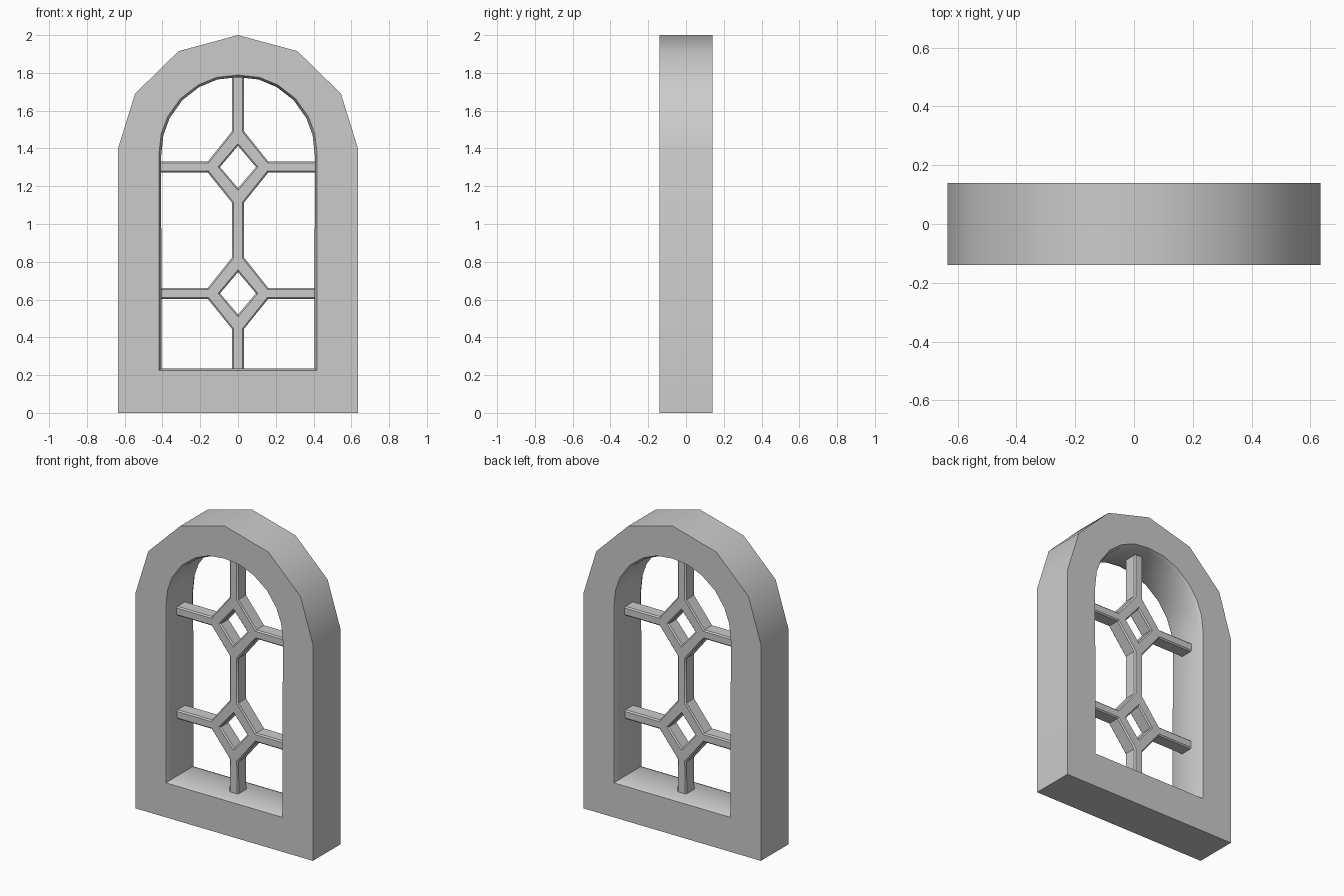
import bpy, bmesh, math

if "Cube" in bpy.data.objects:
    bpy.data.objects.remove(bpy.data.objects["Cube"])

stone = bpy.data.materials.new("light grey stone")
stone.diffuse_color = (0.6, 0.6, 0.6, 1)
stone.use_nodes = True
stone.node_tree.nodes["Principled BSDF"].inputs["Base Color"].default_value = stone.diffuse_color


def mirror(right):
    """Close a right-hand half profile (bottom to top) with its mirror image."""
    return right + [(-x, z) for x, z in reversed(right) if x > 0]


def finish(obj):
    obj.data.materials.clear()
    obj.data.materials.append(stone)
    bpy.ops.object.select_all(action='DESELECT')
    obj.select_set(True)
    bpy.context.view_layer.objects.active = obj
    bpy.ops.object.shade_smooth_by_angle(angle=math.radians(35))


# Arched frame: faceted outside, rounder opening with a thin chamfer
D = 0.14
outer = mirror([(0.635, 0), (0.635, 1.4), (0.545, 1.69), (0.315, 1.915), (0, 2.0)])
opening = mirror([(0.405, 0.235), (0.407, 1.36), (0.395, 1.47), (0.362, 1.56),
                  (0.295, 1.655), (0.205, 1.725), (0.11, 1.765), (0, 1.777)])
rim = [(x * 1.03, 1 + (z - 1) * 1.015) for x, z in opening]

bm = bmesh.new()


def ring(points, y):
    return [bm.verts.new((x, y, z)) for x, z in points]


def wall(a, b):
    n = len(a)
    for i in range(n):
        j = (i + 1) % n
        bm.faces.new((a[i], a[j], b[j], b[i]))


out_front, out_back = ring(outer, -D), ring(outer, D)
rings = [ring(rim, -D), ring(opening, -D + 0.025), ring(opening, D - 0.025), ring(rim, D)]
wall(out_front, out_back)
for a, b in zip(rings, rings[1:]):
    wall(a, b)
# Front and back faces around the opening
for y in (-D, D):
    edges = [e for e in bm.edges if all(abs(v.co.y - y) < 1e-5 for v in e.verts)]
    bmesh.ops.triangle_fill(bm, edges=edges, use_beauty=True, use_dissolve=False)
bmesh.ops.recalc_face_normals(bm, faces=bm.faces)
mesh = bpy.data.meshes.new("arched_frame")
bm.to_mesh(mesh)
bm.free()
frame = bpy.data.objects.new("arched_frame", mesh)
bpy.context.collection.objects.link(frame)
finish(frame)

# Lattice: one bevelled flat outline with two diamond holes
half = [(0.033, 0.21)]
for c in (0.633, 1.302):
    half += [(0.031, c - 0.19), (0.16, c - 0.029), (0.425, c - 0.029),
             (0.425, c + 0.029), (0.16, c + 0.029), (0.031, c + 0.19)]
half += [(0.031, 1.80)]
outlines = [mirror(half)]
for c in (0.633, 1.302):
    outlines.append([(0, c - 0.112), (-0.095, c), (0, c + 0.112), (0.095, c)])

BEVEL = 0.008
curve = bpy.data.curves.new("lattice", 'CURVE')
curve.dimensions = '2D'
curve.fill_mode = 'BOTH'
curve.extrude = 0.046 - BEVEL
curve.bevel_depth = BEVEL
curve.bevel_resolution = 0
curve.offset = -BEVEL
for pts in outlines:
    s = curve.splines.new('POLY')
    s.points.add(len(pts) - 1)
    for p, (x, z) in zip(s.points, pts):
        p.co = (x, z, 0, 1)
    s.use_cyclic_u = True
lattice = bpy.data.objects.new("lattice", curve)
bpy.context.collection.objects.link(lattice)
lattice.rotation_euler.x = math.pi / 2
bpy.ops.object.select_all(action='DESELECT')
lattice.select_set(True)
bpy.context.view_layer.objects.active = lattice
bpy.ops.object.convert(target='MESH')
lattice = bpy.context.view_layer.objects.active
bm = bmesh.new()
bm.from_mesh(lattice.data)
bmesh.ops.remove_doubles(bm, verts=bm.verts, dist=0.0005)
bmesh.ops.recalc_face_normals(bm, faces=bm.faces)
bm.to_mesh(lattice.data)
bm.free()
finish(lattice)
